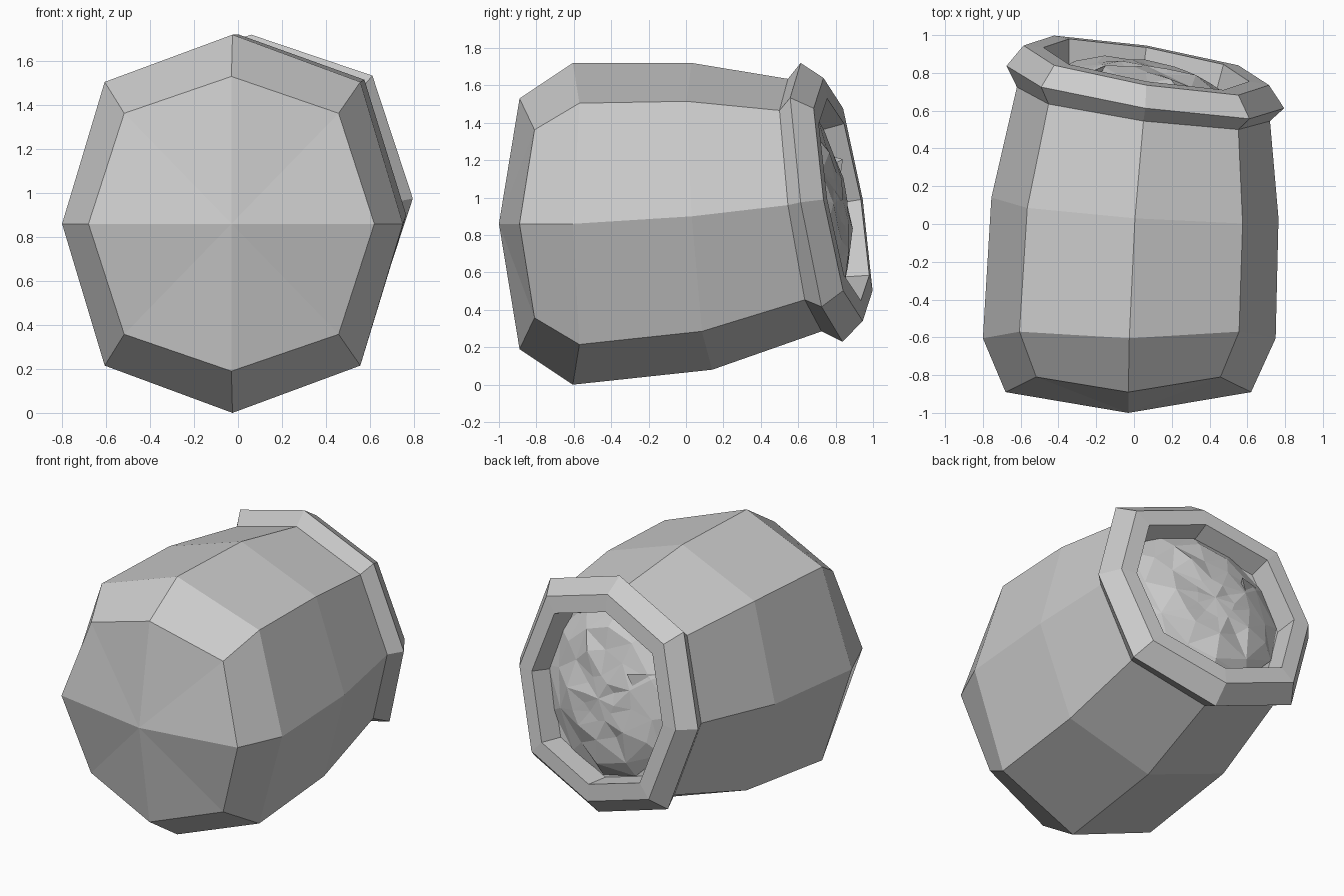
import bpy, bmesh, math, random

random.seed(4)
cube = bpy.data.objects.get("Cube")
if cube:
    bpy.data.objects.remove(cube, do_unlink=True)

clay = bpy.data.materials.new("grey clay")
clay.use_nodes = True
GREY = (0.6, 0.6, 0.6, 1)
clay.diffuse_color = GREY
clay.node_tree.nodes["Principled BSDF"].inputs["Base Color"].default_value = GREY


def finish(bm, name):
    bmesh.ops.recalc_face_normals(bm, faces=bm.faces)
    mesh = bpy.data.meshes.new(name)
    bm.to_mesh(mesh)
    bm.free()
    mesh.materials.append(clay)
    obj = bpy.data.objects.new(name, mesh)
    bpy.context.collection.objects.link(obj)
    return obj


def bridge(bm, a, b):
    n = len(a)
    for i in range(n):
        bm.faces.new((a[i], a[(i + 1) % n], b[(i + 1) % n], b[i]))


def fan(bm, ring, tip):
    n = len(ring)
    for i in range(n):
        bm.faces.new((ring[i], ring[(i + 1) % n], tip))


def octagon(bm, centre, half_x, half_z, tilt, corner_shift):
    """Ring leaning back by tilt at its top and right; diagonals shifted in y."""
    verts = []
    for i in range(8):
        diagonal = i % 2
        size = 0.75 * math.sqrt(2) if diagonal else 1
        u, v = (size * f(i * math.pi / 4) for f in (math.cos, math.sin))
        verts.append(bm.verts.new((centre[0] + half_x * u,
                                   centre[1] - tilt * (u + v) + corner_shift * diagonal,
                                   centre[2] + half_z * v)))
    return verts


# Jar lying down: base, belly, neck, flared rim, inner wall
profile = [
    ((-0.03, -0.89, 0.86), 0.65, 0.67, 0, 0.08),
    ((-0.025, -0.605, 0.86), 0.775, 0.86, 0, 0.035),
    ((0.005, 0.085, 0.9), 0.76, 0.82, 0.055, 0),
    ((0.05, 0.635, 0.96), 0.67, 0.675, 0.09, 0),
    ((0.06, 0.725, 0.975), 0.735, 0.745, 0.112, 0),
    ((0.065, 0.84, 0.99), 0.65, 0.65, 0.105, 0),
    ((0.065, 0.845, 0.99), 0.545, 0.54, 0.09, 0),
    ((0.045, 0.7, 0.965), 0.52, 0.52, 0.085, 0),
]
bm = bmesh.new()
rings = [octagon(bm, *p) for p in profile]
for a, b in zip(rings, rings[1:]):
    bridge(bm, a, b)
fan(bm, rings[0], bm.verts.new((-0.03, -1, 0.86)))
bm.faces.new(rings[-1])
finish(bm, "jar")


# Lumpy heap filling the mouth
def mouth(u, v, depth):
    """Point in the plane of the opening, sunk by depth."""
    return (0.06 + u, 0.845 - 0.165 * (u + v) - depth, 0.985 + v)


bm = bmesh.new()
heap = []
for radius, depth, noise in ((0.525, 0.145, 0), (0.41, 0.085, 0.025),
                             (0.27, 0.035, 0.022), (0.13, 0.015, 0.012)):
    ring = []
    for i in range(12):
        a = i * math.tau / 12 + random.uniform(-1, 1) * noise * 4
        r = radius + random.uniform(-1, 1) * noise
        d = depth + random.uniform(-1, 1) * noise
        ring.append(bm.verts.new(mouth(r * math.cos(a), r * math.sin(a), d)))
    heap.append(ring)
for a, b in zip(heap, heap[1:]):
    bridge(bm, a, b)
fan(bm, heap[-1], bm.verts.new(mouth(0, 0, 0.005)))
bmesh.ops.triangulate(bm, faces=bm.faces)
finish(bm, "heap")

# Pointed shard sticking out of the heap
bm = bmesh.new()
corners = [bm.verts.new(mouth(*p)) for p in
           ((-0.38, 0.24, 0.1), (-0.3, 0.02, 0.08), (-0.27, 0.17, 0.12))]
tip = bm.verts.new(mouth(-0.21, 0.22, 0.005))
fan(bm, corners, tip)
bm.faces.new(corners)
finish(bm, "shard")
